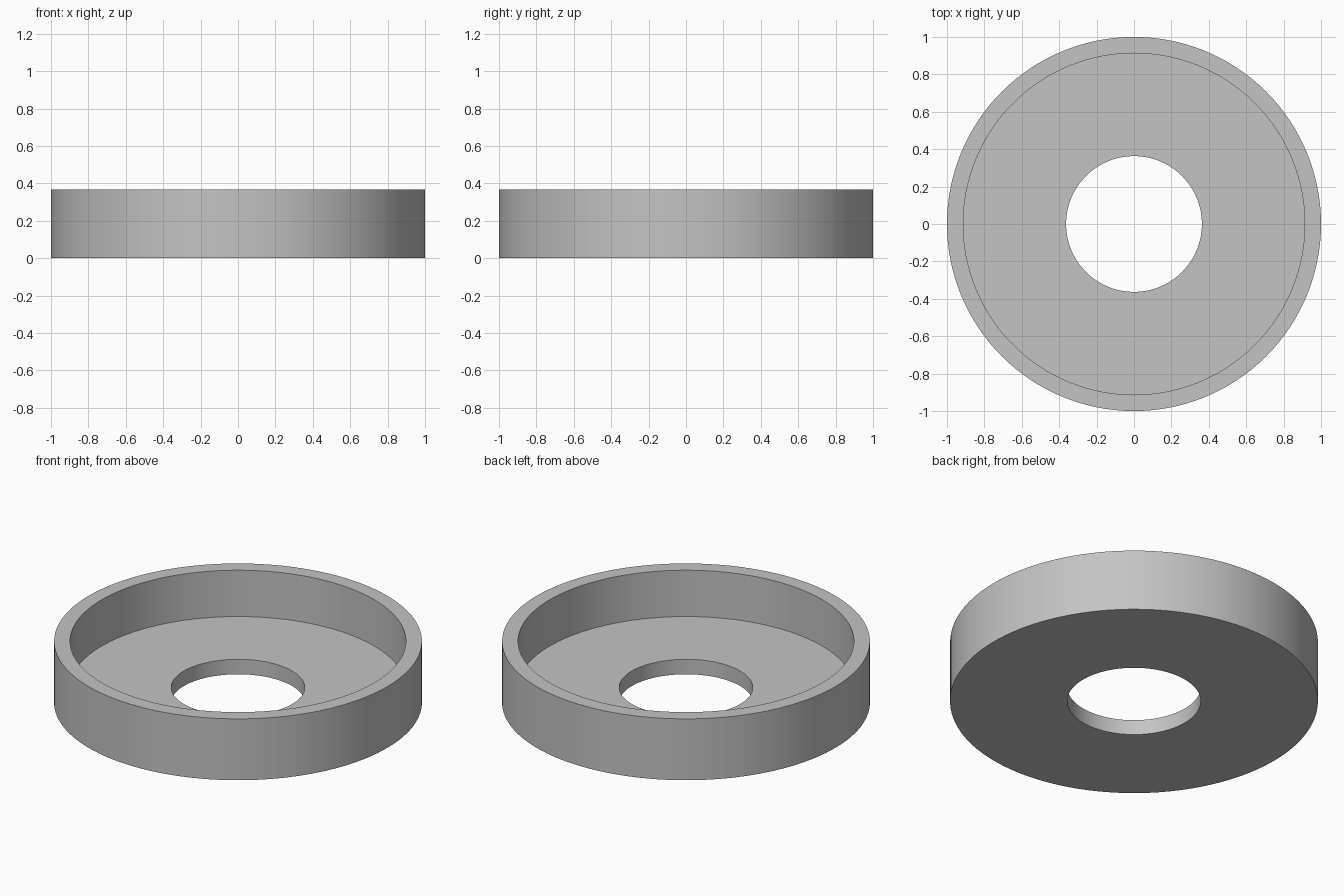
import bpy
import bmesh
import math

cube = bpy.data.objects.get("Cube")
if cube:
    bpy.data.objects.remove(cube, do_unlink=True)

SEGMENTS = 128
OUTER, INNER, HOLE = 1.0, 0.913, 0.363
HEIGHT, FLOOR = 0.368, 0.09

# Plain grey finish
grey = bpy.data.materials.new("plain_grey")
grey.use_nodes = True
colour = (0.55, 0.55, 0.55, 1.0)
grey.diffuse_color = colour
grey.node_tree.nodes["Principled BSDF"].inputs["Base Color"].default_value = colour

# Closed cross-section: raised rim around a flat floor with a central hole
profile = [(HOLE, 0), (OUTER, 0), (OUTER, HEIGHT),
           (INNER, HEIGHT), (INNER, FLOOR), (HOLE, FLOOR)]

bm = bmesh.new()
verts = [bm.verts.new((r, 0, z)) for r, z in profile]
edges = [bm.edges.new((v, verts[(i + 1) % len(verts)])) for i, v in enumerate(verts)]
bmesh.ops.spin(bm, geom=verts + edges, cent=(0, 0, 0), axis=(0, 0, 1),
               angle=math.tau, steps=SEGMENTS, use_merge=True)
bmesh.ops.remove_doubles(bm, verts=bm.verts[:], dist=0.0001)
bmesh.ops.recalc_face_normals(bm, faces=bm.faces[:])

mesh = bpy.data.meshes.new("rimmed_ring")
bm.to_mesh(mesh)
bm.free()
mesh.materials.append(grey)
ring = bpy.data.objects.new("rimmed_ring", mesh)
bpy.context.collection.objects.link(ring)

# Smooth round walls, sharp rims
bpy.ops.object.select_all(action="DESELECT")
ring.select_set(True)
bpy.context.view_layer.objects.active = ring
bpy.ops.object.shade_smooth_by_angle(angle=math.radians(30))
